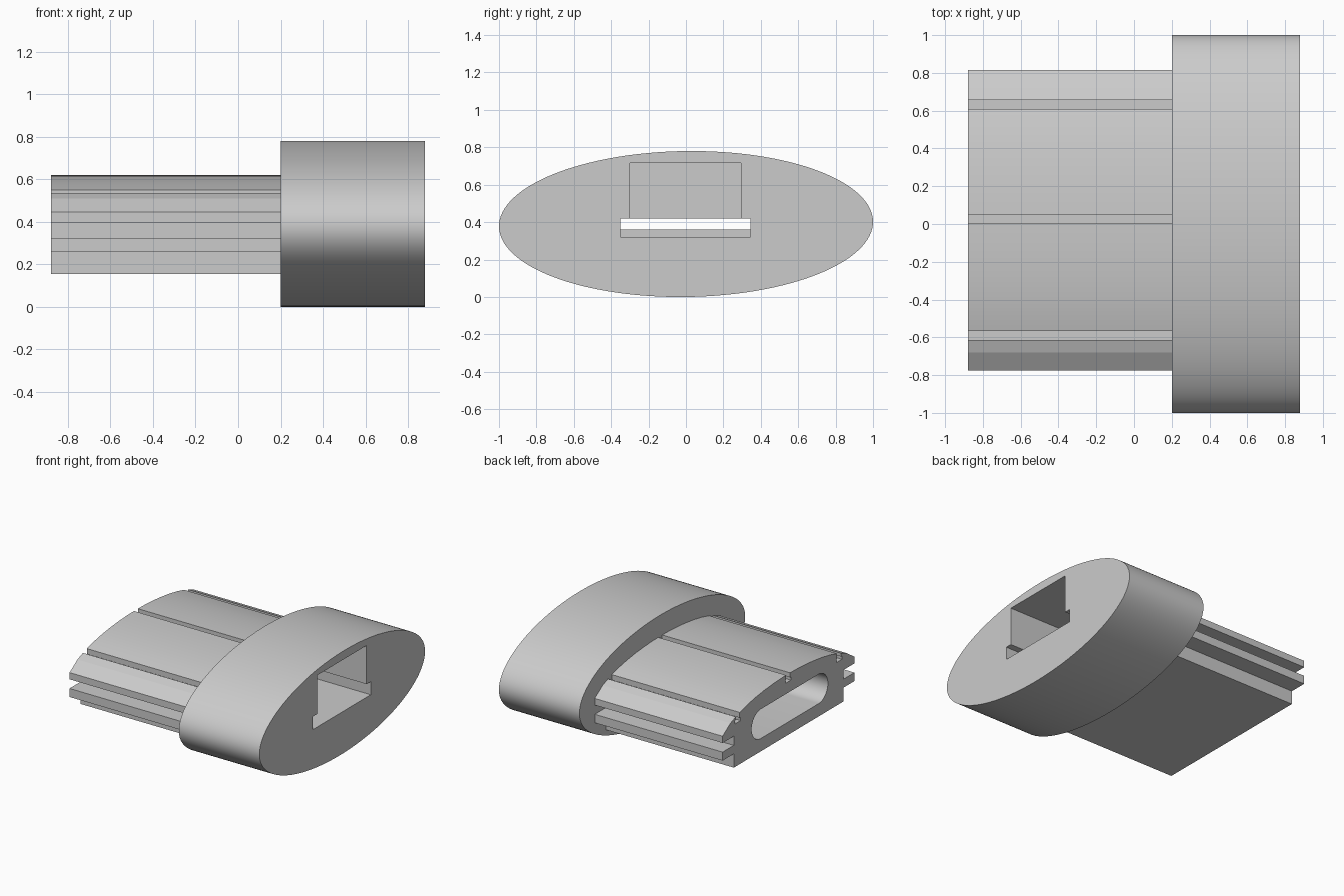
import bpy, bmesh
from math import sin, cos, pi, sqrt, radians

old = bpy.data.objects.get("Cube")
if old:
    bpy.data.objects.remove(old, do_unlink=True)

grey = bpy.data.materials.new("plain grey")
grey.use_nodes = True
grey.diffuse_color = (0.6, 0.6, 0.6, 1)
grey.node_tree.nodes["Principled BSDF"].inputs["Base Color"].default_value = (0.6, 0.6, 0.6, 1)


def prism(name, points, x0, x1):
    """Extrude a (y, z) outline along x."""
    bm = bmesh.new()
    face = bm.faces.new([bm.verts.new((x0, y, z)) for y, z in points])
    ext = bmesh.ops.extrude_face_region(bm, geom=[face])
    moved = [v for v in ext["geom"] if isinstance(v, bmesh.types.BMVert)]
    bmesh.ops.translate(bm, verts=moved, vec=(x1 - x0, 0, 0))
    bmesh.ops.recalc_face_normals(bm, faces=bm.faces)
    mesh = bpy.data.meshes.new(name)
    bm.to_mesh(mesh)
    bm.free()
    mesh.materials.append(grey)
    ob = bpy.data.objects.new(name, mesh)
    bpy.context.scene.collection.objects.link(ob)
    return ob


def rect(y0, y1, z0, z1):
    return [(y0, z0), (y1, z0), (y1, z1), (y0, z1)]


def cut(target, points, x0, x1):
    """Cut an extruded outline out of the target."""
    cutter = prism("cutter", points, x0, x1)
    mod = target.modifiers.new("cut", 'BOOLEAN')
    mod.operation, mod.solver, mod.object = 'DIFFERENCE', 'EXACT', cutter
    bpy.context.view_layer.objects.active = target
    bpy.ops.object.modifier_apply(modifier=mod.name)
    bpy.data.objects.remove(cutter, do_unlink=True)


def smooth(ob, angle):
    bpy.ops.object.select_all(action='DESELECT')
    ob.select_set(True)
    bpy.context.view_layer.objects.active = ob
    bpy.ops.object.shade_smooth_by_angle(angle=radians(angle))


MID = 0.02      # centre line of the body in y
JOIN = 0.2      # where body and cap meet
BACK = -0.88

# Elliptical cap, tilted very slightly
tilt, n = 0.014, 128
oval = []
for i in range(n):
    y, z = cos(2 * pi * i / n), 0.39 * sin(2 * pi * i / n)
    oval.append((y * cos(tilt) - z * sin(tilt), 0.39 + y * sin(tilt) + z * cos(tilt)))
cap = prism("cap", oval, JOIN, 0.88)

# Stepped socket in the cap, with a narrow slit through its inner wall
socket = [(-0.35, 0.32), (0.345, 0.32), (0.345, 0.42), (0.295, 0.42),
          (0.295, 0.715), (-0.3, 0.715), (-0.3, 0.42), (-0.35, 0.42)]
cut(cap, socket, 0.25, 1)
cut(cap, rect(-0.35, 0.345, 0.36, 0.42), 0.1, 0.3)
smooth(cap, 30)


# Body: domed top, side rails and a flat bottom, mirrored about its centre line
def dome(d):
    return 0.39 + 0.23 * sqrt(1 - (d / 0.82) ** 2)


half = [(0.66, 0.155), (0.66, 0.26), (0.795, 0.26), (0.795, 0.325),
        (0.66, 0.325), (0.66, 0.395), (0.795, 0.395)]
half += [(d, dome(d)) for d in (0.795, 0.7, 0.61, 0.5, 0.4, 0.3, 0.2, 0.1)]
outline = [(MID + d, z) for d, z in half] + [(MID, dome(0))]
outline += [(MID - d, z) for d, z in reversed(half)]
body = prism("body", outline, BACK, JOIN)

# Undercut grooves along the top
for y in (0.632, 0.025, -0.59):
    top = dome(abs(y - MID))
    w, b = 0.0235, 0.034
    groove = [(y - w, 0.7), (y - w, top - 0.035), (y - b, top - 0.035), (y - b, top - 0.06),
              (y + b, top - 0.06), (y + b, top - 0.035), (y + w, top - 0.035), (y + w, 0.7)]
    cut(body, groove, BACK - 0.1, JOIN + 0.1)

# Round-ended slot through the body
r, steps = 0.112, 24
slot = []
for side in (1, -1):
    for i in range(steps + 1):
        a = pi * i / steps - pi / 2 + (0 if side > 0 else pi)
        slot.append((0.005 + side * (0.46 - r) + r * cos(a), 0.365 + r * sin(a)))
cut(body, slot, BACK - 0.1, JOIN + 0.1)
smooth(body, 11)
